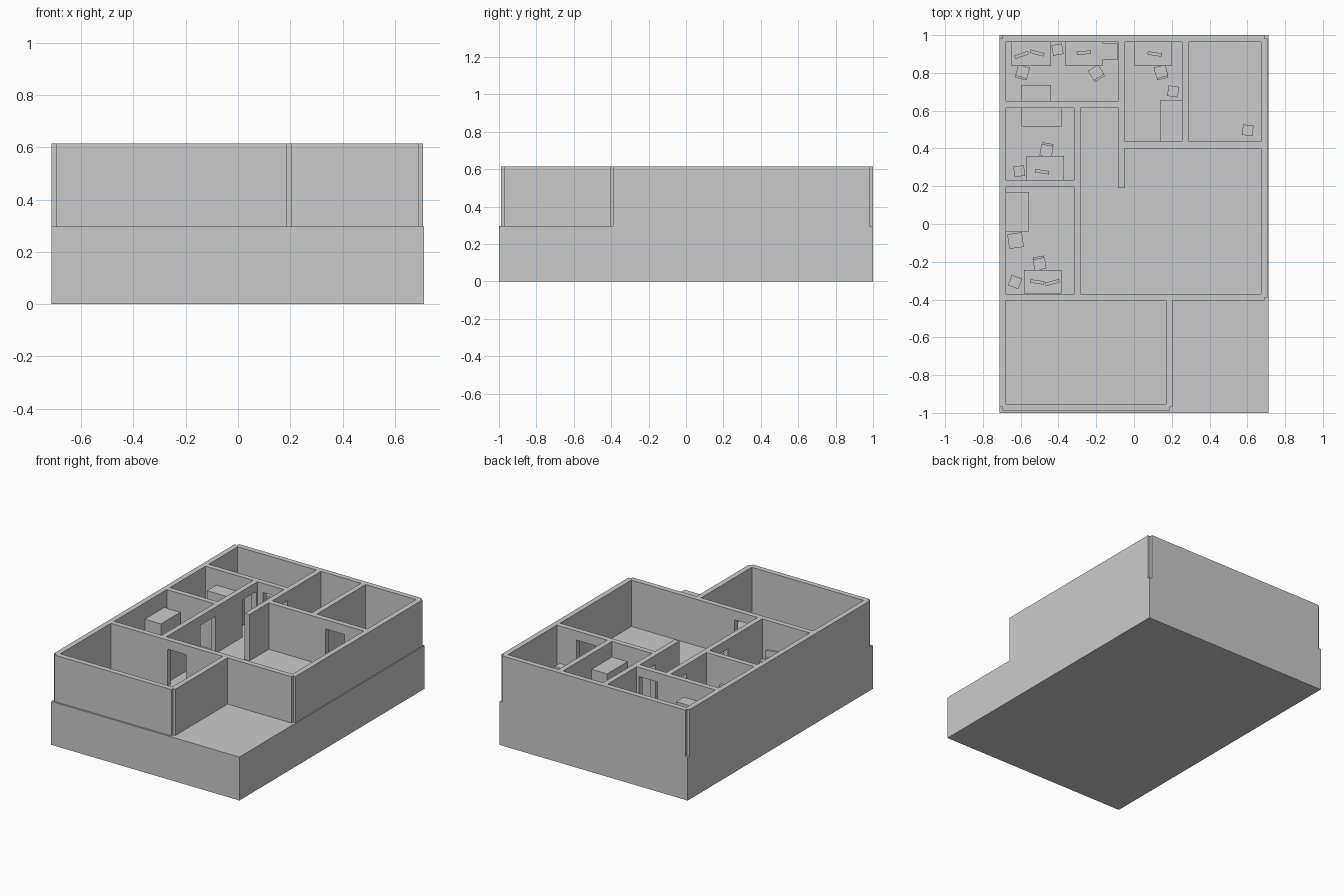
import bpy, bmesh
from math import radians
from mathutils import Matrix

if "Cube" in bpy.data.objects:
    bpy.data.objects.remove(bpy.data.objects["Cube"])

FLOOR, TOP, DOOR_TOP, T = 0.297, 0.614, 0.551, 0.036


def add_box(bm, x0, x1, y0, y1, z0, z1, m=Matrix()):
    """Axis-aligned box, optionally moved by matrix m."""
    c = Matrix.Translation(((x0 + x1) / 2, (y0 + y1) / 2, (z0 + z1) / 2))
    s = Matrix.Diagonal((x1 - x0, y1 - y0, z1 - z0, 1))
    bmesh.ops.create_cube(bm, size=1, matrix=m @ c @ s)


def make(name, boxes, m=Matrix()):
    bm = bmesh.new()
    for b in boxes:
        add_box(bm, *b, m)
    me = bpy.data.meshes.new(name)
    bm.to_mesh(me)
    bm.free()
    ob = bpy.data.objects.new(name, me)
    bpy.context.collection.objects.link(ob)
    return ob


def wall(name, axis, pos, a, b, door=None):
    """Wall on a centre line along axis, split around an optional door."""
    spans = [(a, b, FLOOR, TOP)]
    if door:
        d0, d1 = door
        spans = [(a, d0, FLOOR, TOP), (d1, b, FLOOR, TOP), (d0, d1, DOOR_TOP, TOP)]
    p0, p1 = pos - T / 2, pos + T / 2
    if axis == 'x':
        make(name, [(s, e, p0, p1, z0, z1) for s, e, z0, z1 in spans])
    else:
        make(name, [(p0, p1, s, e, z0, z1) for s, e, z0, z1 in spans])


def placed(x, y, rot=0, z=FLOOR):
    return Matrix.Translation((x, y, z)) @ Matrix.Rotation(radians(rot), 4, 'Z')


# Foundation block
make("foundation", [(-0.713, 0.711, -1, 1, 0, FLOOR)])

# Outer walls (end on centre lines, leaving the small corner notches)
wall("wall_left", 'y', -0.695, -0.97, 0.982)
wall("wall_back", 'x', 0.982, -0.695, 0.69)
wall("wall_right", 'y', 0.69, -0.388, 0.982)
wall("wall_front", 'x', -0.97, -0.695, 0.187)
wall("wall_terrace_side", 'y', 0.187, -0.97, -0.388)
wall("wall_hall_front", 'x', -0.388, -0.695, 0.69, (-0.25, -0.108))

# Partitions
wall("partition_back_office", 'x', 0.633, -0.695, -0.065, (-0.24, -0.1))
wall("partition_corridor", 'y', -0.065, 0.19, 0.982, (0.45, 0.6))
wall("partition_hall", 'x', 0.418, -0.065, 0.69, (0.381, 0.525))
wall("partition_back_rooms", 'y', 0.273, 0.418, 0.982)
wall("partition_left_low", 'y', -0.3, -0.388, 0.215, (0.0, 0.16))
wall("partition_left_high", 'y', -0.3, 0.215, 0.633, (0.45, 0.6))
wall("partition_left_cross", 'x', 0.215, -0.695, -0.3)

# Cabinets: footprint and height
for i, (x0, x1, y0, y1, h) in enumerate([
        (-0.595, -0.38, 0.515, 0.615, 0.21), (-0.677, -0.555, -0.04, 0.17, 0.205),
        (0.138, 0.255, 0.436, 0.655, 0.21), (-0.595, -0.44, 0.652, 0.735, 0.205),
        (-0.165, -0.085, 0.872, 0.955, 0.10)]):
    make(f"cabinet_{i}", [(x0, x1, y0, y1, FLOOR, FLOOR + h)])

# Desks: thin top on two side panels
DESK = 0.095
for i, (x0, x1, y0, y1) in enumerate([
        (-0.65, -0.44, 0.84, 0.964), (-0.365, -0.165, 0.84, 0.964),
        (0.0, 0.2, 0.84, 0.964), (-0.57, -0.37, 0.234, 0.36),
        (-0.582, -0.385, -0.369, -0.243)]):
    z = FLOOR + DESK
    make(f"desk_{i}", [(x0, x1, y0, y1, z - 0.01, z),
                       (x0, x0 + 0.01, y0, y1, FLOOR, z),
                       (x1 - 0.01, x1, y0, y1, FLOOR, z)])

# Monitors on the desks: panel and stand
for i, (x, y, r) in enumerate([
        (-0.595, 0.895, 20), (-0.513, 0.905, -15), (-0.265, 0.907, 5),
        (0.11, 0.9, -8), (-0.487, 0.277, -8), (-0.513, -0.307, -8), (-0.432, -0.31, 15)]):
    make(f"monitor_{i}", [(-0.038, 0.038, -0.009, 0.009, 0.012, 0.058),
                          (-0.01, 0.01, -0.006, 0.006, 0, 0.012)],
         placed(x, y, r, FLOOR + DESK))

# Office chairs: seat, backrest (+y side) and pedestal
for i, (x, y, r) in enumerate([
        (-0.59, 0.805, 165), (-0.2, 0.8, 212), (0.143, 0.805, 195),
        (-0.463, 0.39, -10), (-0.5, -0.21, 10)]):
    make(f"chair_{i}", [(-0.032, 0.032, -0.032, 0.028, 0.048, 0.06),
                        (-0.03, 0.03, 0.026, 0.038, 0.055, 0.165),
                        (-0.008, 0.008, -0.008, 0.008, 0, 0.05),
                        (-0.025, 0.025, -0.025, 0.025, 0, 0.008)],
         placed(x, y, r))

# Small floor boxes
for i, (x, y, s, r) in enumerate([
        (-0.405, 0.923, 0.056, 10), (0.207, 0.702, 0.056, -8), (0.602, 0.496, 0.056, -8),
        (-0.608, 0.28, 0.056, 5), (-0.627, -0.088, 0.078, 8), (-0.63, -0.307, 0.058, -20)]):
    make(f"floor_box_{i}", [(-s / 2, s / 2, -s / 2, s / 2, 0, 0.08)], placed(x, y, r))
